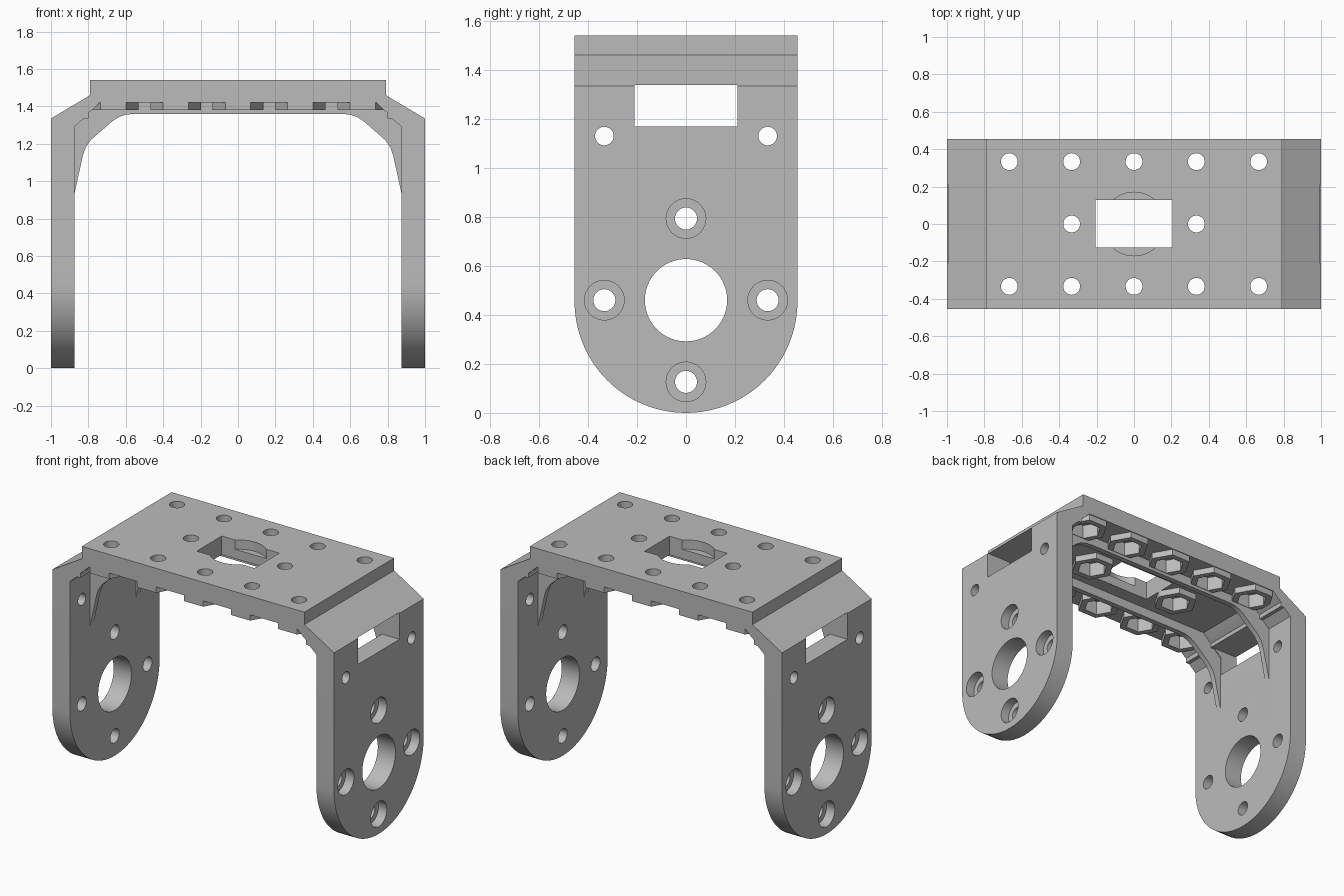
import bpy, bmesh
from math import pi, cos, sin
from mathutils import Matrix, Vector

if "Cube" in bpy.data.objects:
    bpy.data.objects.remove(bpy.data.objects["Cube"], do_unlink=True)

grey = bpy.data.materials.new("plain_grey")
grey.use_nodes = True
grey.diffuse_color = (0.5, 0.5, 0.5, 1)
grey.node_tree.nodes["Principled BSDF"].inputs["Base Color"].default_value = grey.diffuse_color


def to_object(bm, name):
    bmesh.ops.recalc_face_normals(bm, faces=bm.faces)
    mesh = bpy.data.meshes.new(name)
    bm.to_mesh(mesh)
    bm.free()
    mesh.materials.append(grey)
    obj = bpy.data.objects.new(name, mesh)
    bpy.context.collection.objects.link(obj)
    return obj


def prism(name, outline, axis, start, end):
    """Extrude a 2D outline along x (points are y,z) or along y (points are x,z)."""
    bm = bmesh.new()
    place = (lambda a, b: (start, a, b)) if axis == "x" else (lambda a, b: (a, start, b))
    face = bm.faces.new([bm.verts.new(place(*p)) for p in outline])
    moved = bmesh.ops.extrude_face_region(bm, geom=[face])["geom"]
    step = Vector((end - start, 0, 0)) if axis == "x" else Vector((0, end - start, 0))
    bmesh.ops.translate(bm, vec=step, verts=[v for v in moved if isinstance(v, bmesh.types.BMVert)])
    return to_object(bm, name)


def rod(name, centre, radius, length, axis="z", sides=32):
    bm = bmesh.new()
    turn = Matrix.Rotation(pi / 2, 4, "Y") if axis == "x" else Matrix()
    bmesh.ops.create_cone(bm, cap_ends=True, segments=sides, radius1=radius, radius2=radius,
                          depth=length, matrix=Matrix.Translation(centre) @ turn)
    if sides == 6:  # hexagon points lie along x
        top = max(bm.verts, key=lambda v: abs(v.co.x - centre[0]))
        if abs(abs(top.co.x - centre[0]) - radius) > radius * 0.05:
            bmesh.ops.rotate(bm, cent=centre, matrix=Matrix.Rotation(pi / 6, 3, "Z"), verts=bm.verts)
    return to_object(bm, name)


def box(name, low, high):
    bm = bmesh.new()
    bmesh.ops.create_cube(bm, size=1)
    for v in bm.verts:
        v.co = [low[i] if v.co[i] < 0 else high[i] for i in range(3)]
    return to_object(bm, name)


def combine(body, tool, operation="DIFFERENCE"):
    mod = body.modifiers.new("shape", "BOOLEAN")
    mod.operation, mod.object, mod.solver = operation, tool, "EXACT"
    tool.hide_render = True
    bpy.context.view_layer.objects.active = body
    bpy.ops.object.modifier_apply(modifier=mod.name)
    bpy.data.objects.remove(tool, do_unlink=True)


def mirrored(half):
    return half + [(-x, z) for x, z in reversed(half)]


# Arch: sloped shoulders outside, chamfered corners inside
outer = [(1, -0.1), (1, 1.335), (0.79, 1.46), (0.79, 1.54)]
inner = [(0.875, -0.1), (0.875, 1.29), (0.825, 1.335), (0.8, 1.335), (0.8, 1.365), (0.78, 1.38), (0.74, 1.42)]
arch = mirrored(outer) + [(-x, z) for x, z in inner] + inner[::-1]
bracket = prism("bracket", arch, "y", -0.5, 0.5)

# Rounded lower ends of both side walls
R = 0.455
rounded = [(R * cos(pi + pi * i / 48), R + R * sin(pi + pi * i / 48)) for i in range(49)]
combine(bracket, prism("side_outline", rounded + [(R, 1.6), (-R, 1.6)], "x", -1.1, 1.1), "INTERSECT")

# Slots at the top of the side walls
for s in (-1, 1):
    combine(bracket, box("slot", (min(s * 0.7, s * 1.1), -0.21, 1.168), (max(s * 0.7, s * 1.1), 0.21, 1.338)))

# Curved ribs under the plate that taper down the walls
curve = [(0.88, 0.908), (0.83, 1.135), (0.815, 1.18), (0.785, 1.222), (0.67, 1.322),
         (0.635, 1.344), (0.6, 1.356), (0.55, 1.36)]
back = [(0.9, 0.908), (0.9, 1.32), (0.78, 1.44)]
rib = mirrored(curve) + [(-x, z) for x, z in back] + back[::-1]
for s in (-1, 1):
    combine(bracket, prism("rib", rib, "y", s * 0.215, s * 0.25), "UNION")

# Hexagonal nut seats under the plate, each with a pocket and a bolt hole
P = 1 / 3
spots = [(i * P, s * P) for i in range(-2, 3) for s in (-1, 1)] + [(-P, 0), (P, 0)]
for x, y in spots:
    combine(bracket, rod("nut_seat", (x, y, 1.41), 0.135, 0.06, sides=6), "UNION")
for x, y in spots:
    combine(bracket, rod("nut_pocket", (x, y, 1.37), 0.093, 0.2, sides=6))
    combine(bracket, rod("bolt_hole", (x, y, 1.5), 0.045, 0.4))

# Central opening with a shallow round recess
combine(bracket, box("opening", (-0.205, -0.125, 1.3), (0.205, 0.128, 1.6)))
combine(bracket, rod("recess", (0, 0, 1.58), 0.17, 0.2, sides=48))

# Side wall holes: large bore, counterbored bolt holes and upper pin holes
combine(bracket, rod("bore", (0, 0, 0.46), 0.168, 2.4, "x", 64))
for y, z in ((0, 0.46 - P), (0, 0.46 + P), (-P, 0.46), (P, 0.46)):
    combine(bracket, rod("wall_hole", (0, y, z), 0.045, 2.4, "x"))
    for s in (-1, 1):
        combine(bracket, rod("counterbore", (s * 1.04, y, z), 0.081, 0.2, "x"))
for s in (-1, 1):
    combine(bracket, rod("pin_hole", (0, s * P, 1.13), 0.038, 2.4, "x"))

# Smooth round surfaces, keep hard edges
bpy.ops.object.select_all(action="DESELECT")
bracket.select_set(True)
bpy.context.view_layer.objects.active = bracket
bpy.ops.object.shade_smooth_by_angle(angle=pi / 7)
